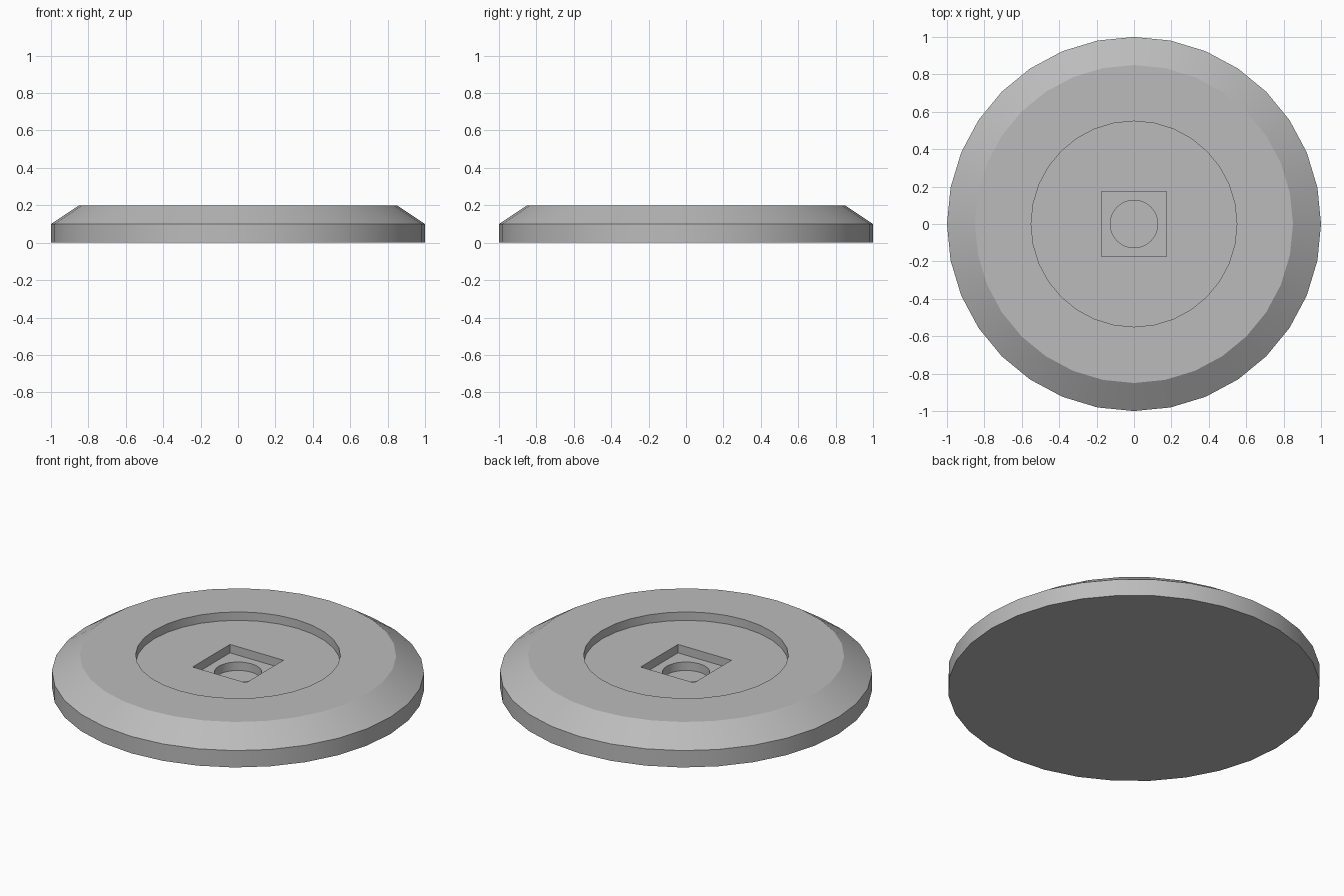
import bpy, bmesh
from math import sin, cos, pi, radians

cube = bpy.data.objects.get("Cube")
if cube:
    bpy.data.objects.remove(cube, do_unlink=True)

SIDES = 32

# Plain grey finish
grey = bpy.data.materials.new("plain_grey")
grey.use_nodes = True
colour = (0.5, 0.5, 0.5, 1)
grey.diffuse_color = colour
grey.node_tree.nodes["Principled BSDF"].inputs["Base Color"].default_value = colour


def ring(bm, size, z, square=False):
    """Loop of vertices at height z: a circle, or a square of the given half width."""
    verts = []
    for i in range(SIDES):
        a = 2 * pi * i / SIDES
        r = size / max(abs(cos(a)), abs(sin(a))) if square else size
        verts.append(bm.verts.new((r * cos(a), r * sin(a), z)))
    return verts


# Section from the underside, over the bevelled rim, down through the nested recesses
section = [
    (1.0, 0.0, False), (1.0, 0.1, False), (0.85, 0.2, False),   # rim and bevel
    (0.55, 0.2, False), (0.55, 0.15, False),                    # round recess
    (0.175, 0.15, True), (0.175, 0.1, True),                    # square pocket
    (0.127, 0.1, False), (0.127, 0.05, False),                  # central hole
]

bm = bmesh.new()
rings = [ring(bm, *step) for step in section]
for low, high in zip(rings, rings[1:]):
    for i in range(SIDES):
        j = (i + 1) % SIDES
        bm.faces.new((low[i], low[j], high[j], high[i]))
bm.faces.new(rings[0][::-1])   # underside
bm.faces.new(rings[-1])        # floor of the hole

mesh = bpy.data.meshes.new("base_disc")
bm.to_mesh(mesh)
bm.free()
mesh.materials.append(grey)
disc = bpy.data.objects.new("base_disc", mesh)
bpy.context.collection.objects.link(disc)

# Smooth round walls, crisp edges
bpy.ops.object.select_all(action='DESELECT')
disc.select_set(True)
bpy.context.view_layer.objects.active = disc
bpy.ops.object.shade_smooth_by_angle(angle=radians(30))
